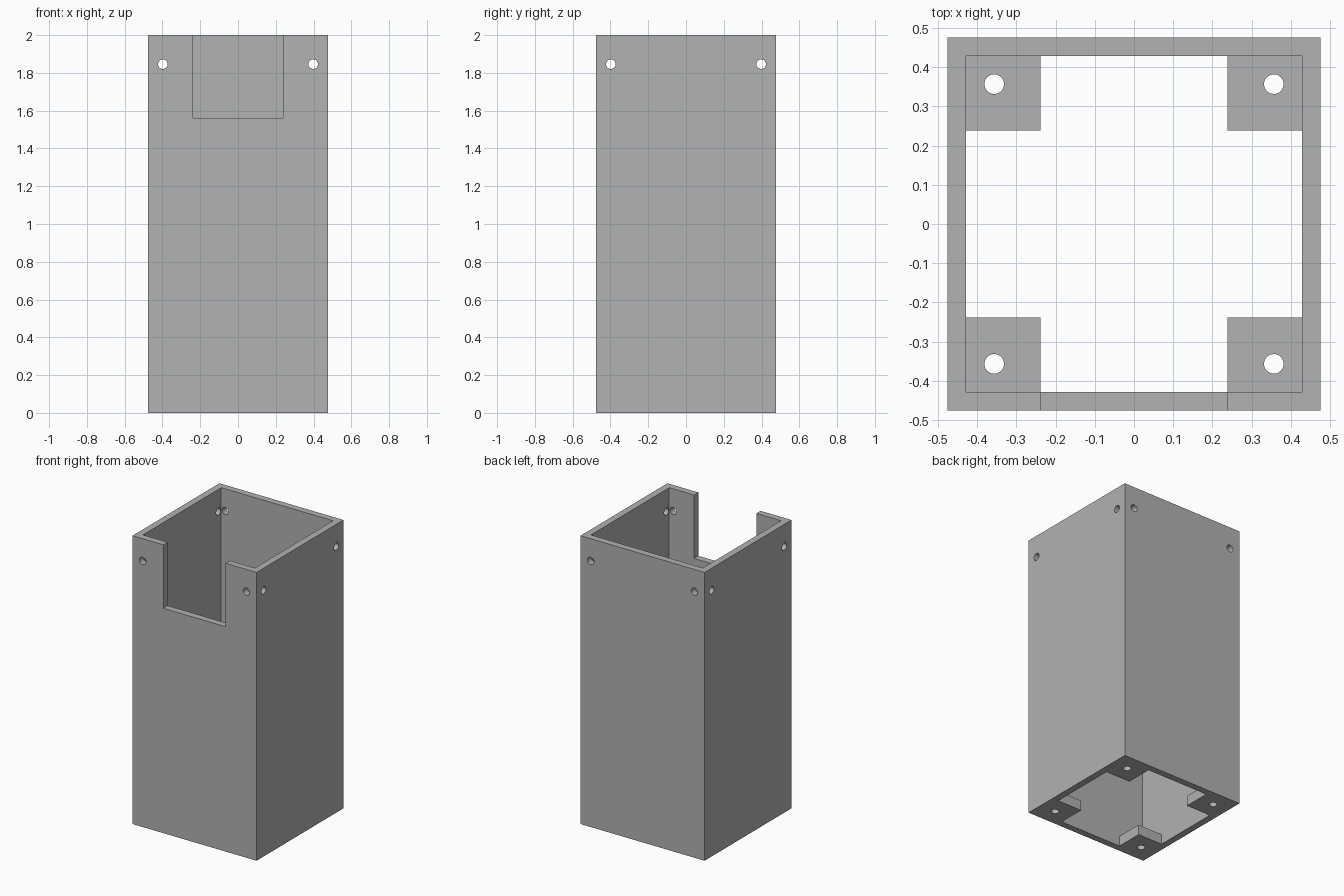
import bpy
from math import pi

cube = bpy.data.objects.get("Cube")
if cube:
    bpy.data.objects.remove(cube, do_unlink=True)

HALF, INNER, TAB = 0.476, 0.429, 0.239     # outer half width, inner half width, tab edge
HEIGHT, FLOOR = 2.0, 0.071                 # total height, tab thickness
HOLE_R, SCREW, PIN = 0.025, 0.357, 0.398   # hole radius and offsets
NOTCH_Z, PIN_Z = 1.56, 1.846

grey = bpy.data.materials.new("plain grey")
grey.use_nodes = True
colour = (0.445, 0.445, 0.445, 1)
grey.diffuse_color = colour
grey.node_tree.nodes["Principled BSDF"].inputs["Base Color"].default_value = colour


def box(name, lo, hi):
    bpy.ops.mesh.primitive_cube_add(size=1, location=[(a + b) / 2 for a, b in zip(lo, hi)])
    ob = bpy.context.object
    ob.name = name
    ob.scale = [b - a for a, b in zip(lo, hi)]
    bpy.ops.object.transform_apply(location=True, rotation=True, scale=True)
    return ob


def rod(name, location, rotation, length):
    bpy.ops.mesh.primitive_cylinder_add(vertices=32, radius=HOLE_R, depth=length,
                                        location=location, rotation=rotation)
    ob = bpy.context.object
    ob.name = name
    bpy.ops.object.transform_apply(location=True, rotation=True, scale=True)
    return ob


def cut(target, cutter):
    cutter.hide_render = True
    bpy.context.view_layer.objects.active = target
    mod = target.modifiers.new(cutter.name, 'BOOLEAN')
    mod.operation = 'DIFFERENCE'
    mod.solver = 'EXACT'
    mod.object = cutter
    bpy.ops.object.modifier_apply(modifier=mod.name)
    bpy.data.objects.remove(cutter, do_unlink=True)


# Square housing, hollow above the corner tabs
housing = box("housing", (-HALF, -HALF, 0), (HALF, HALF, HEIGHT))
housing.data.materials.append(grey)
cut(housing, box("cavity", (-INNER, -INNER, FLOOR), (INNER, INNER, HEIGHT + 0.1)))

# Cross-shaped floor opening leaves four corner tabs
for x, y in ((INNER, TAB), (TAB, INNER)):
    cut(housing, box("floor_opening", (-x, -y, -0.1), (x, y, 0.2)))

# Notch in the top of the front wall
cut(housing, box("notch", (-TAB, -HALF - 0.1, NOTCH_Z), (TAB, -0.2, HEIGHT + 0.1)))

# Screw holes through the tabs, pin holes through the walls
for sx in (-1, 1):
    for sy in (-1, 1):
        cut(housing, rod("screw_hole", (sx * SCREW, sy * SCREW, 0), (0, 0, 0), 0.4))
    cut(housing, rod("front_back_hole", (sx * PIN, 0, PIN_Z), (pi / 2, 0, 0), 1.2))
    cut(housing, rod("side_hole", (0, sx * PIN, PIN_Z), (0, pi / 2, 0), 1.2))

# One colour, smooth hole walls with sharp edges
housing.data.materials.clear()
housing.data.materials.append(grey)
for face in housing.data.polygons:
    face.material_index = 0
bpy.ops.object.select_all(action='DESELECT')
housing.select_set(True)
bpy.context.view_layer.objects.active = housing
bpy.ops.object.shade_smooth_by_angle(angle=pi / 6)
